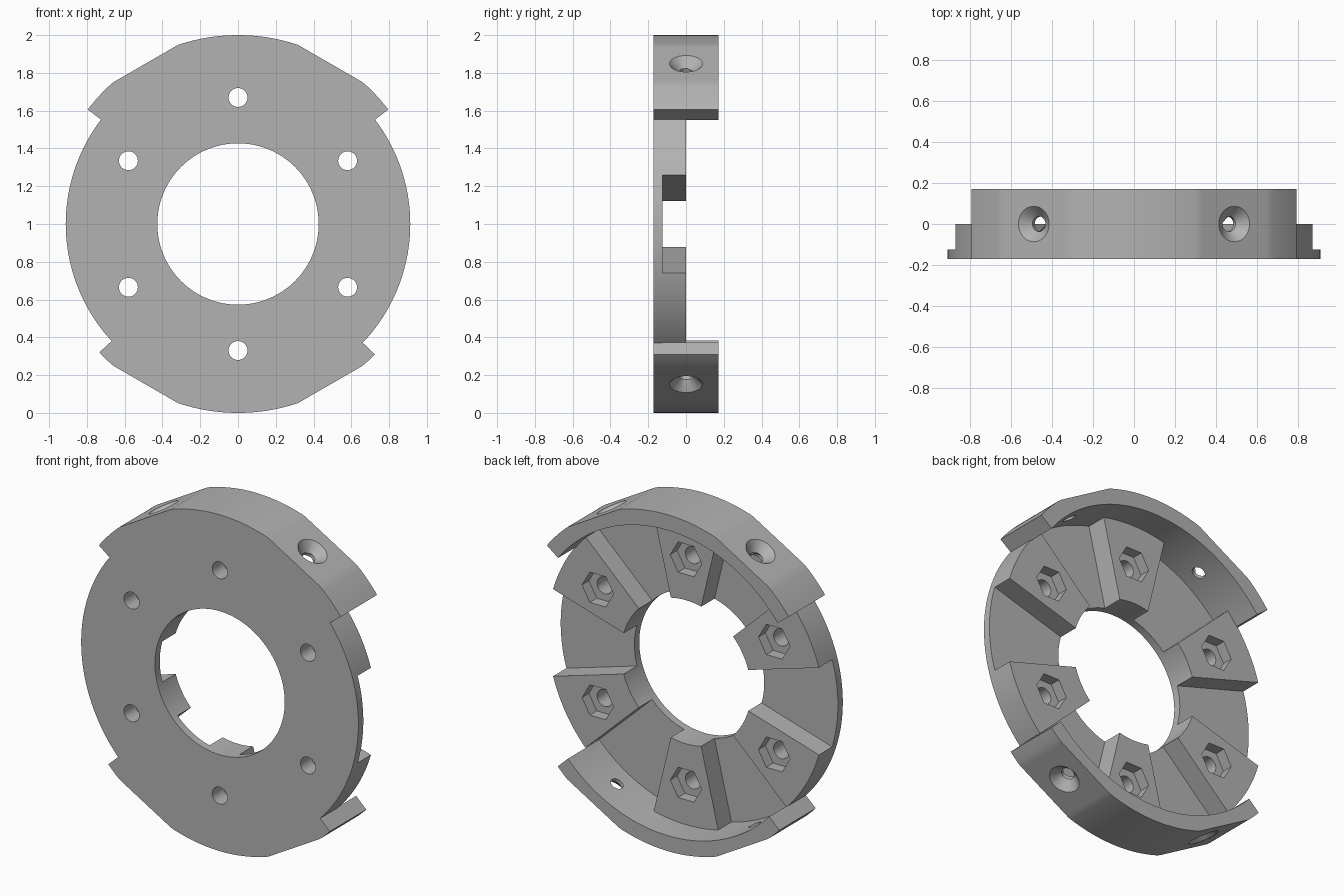
import bpy, bmesh
from math import sin, cos, radians, pi
from mathutils import Matrix, Vector

if "Cube" in bpy.data.objects:
    bpy.data.objects.remove(bpy.data.objects["Cube"])

FRONT, BACK = -0.171, 0.171
FLOOR, PAD_TOP = -0.125, 0.0
BORE_R, DISC_R, RIM_R, FLAT_R = 0.427, 0.912, 1.0, 0.98
BOLT_R = 0.67
CENTRE = Vector((0, 0, 1))


def polar(r, deg):
    return r * cos(radians(deg)), 1 + r * sin(radians(deg))


def new_object(name, bm):
    bmesh.ops.recalc_face_normals(bm, faces=bm.faces[:])
    mesh = bpy.data.meshes.new(name)
    bm.to_mesh(mesh)
    bm.free()
    obj = bpy.data.objects.new(name, mesh)
    bpy.context.collection.objects.link(obj)
    return obj


def prism(bm, outline, y0, y1):
    face = bm.faces.new([bm.verts.new((x, y0, z)) for x, z in outline])
    new = bmesh.ops.extrude_face_region(bm, geom=[face])["geom"]
    verts = [v for v in new if isinstance(v, bmesh.types.BMVert)]
    bmesh.ops.translate(bm, verts=verts, vec=(0, y1 - y0, 0))


def ring(r, count, centre=(0, 1)):
    return [(centre[0] + r * cos(2 * pi * i / count),
             centre[1] + r * sin(2 * pi * i / count)) for i in range(count)]


def combine(target, bm, operation):
    tool = new_object("helper", bm)
    tool.hide_render = True
    mod = target.modifiers.new("combine", "BOOLEAN")
    mod.operation, mod.solver, mod.object = operation, "EXACT", tool
    bpy.context.view_layer.objects.active = target
    bpy.ops.object.modifier_apply(modifier=mod.name)
    mesh = tool.data
    bpy.data.objects.remove(tool)
    bpy.data.meshes.remove(mesh)


def rim_radius(deg):
    # circle with four flattened screw seats
    return min([RIM_R] + [FLAT_R / cos(radians(deg - a))
                          for a in (60, 120, 240, 300) if abs(deg - a) < 45])


# Disc with the raised pads at full height
bm = bmesh.new()
prism(bm, ring(DISC_R, 180), FRONT, PAD_TOP)
body = new_object("slotted_ring", bm)

# Six radial channels between the pads
bm = bmesh.new()
for k in range(6):
    outline = [polar(r, 60 * k + s) for r, s in
               ((0.2, -16.5), (1.2, -16.5), (1.2, 16.5), (0.2, 16.5))]
    prism(bm, outline, FLOOR, BACK)
combine(body, bm, "DIFFERENCE")

# Upper and lower rim walls
for start, end in ((37.3, 142.7), (222.8, 316.4)):
    n = 90
    angles = [start + (end - start) * i / n for i in range(n + 1)]
    bm = bmesh.new()
    prism(bm, [polar(rim_radius(a), a) for a in angles]
          + [polar(DISC_R - 0.004, a) for a in reversed(angles)], FRONT, BACK)
    combine(body, bm, "UNION")

# Central bore and bolt holes
bm = bmesh.new()
prism(bm, ring(BORE_R, 120), -1, 1)
for k in range(6):
    prism(bm, ring(0.05, 32, polar(BOLT_R, 30 + 60 * k)), -1, 1)
combine(body, bm, "DIFFERENCE")

# Hexagonal nut pockets
bm = bmesh.new()
for k in range(6):
    prism(bm, ring(0.104, 6, polar(BOLT_R, 30 + 60 * k)), -0.065, 0.2)
combine(body, bm, "DIFFERENCE")

# Countersunk screw holes through the rim
for r_in, r_out, d_in, d_out in ((0.037, 0.107, 0.93, 1.0), (0.037, 0.037, 0.86, 1.1)):
    bm = bmesh.new()
    for a in (60, 120, 240, 300):
        direction = Vector((cos(radians(a)), 0, sin(radians(a))))
        place = Matrix.Translation(CENTRE + direction * (d_in + d_out) / 2)
        turn = direction.to_track_quat("Z", "Y").to_matrix().to_4x4()
        bmesh.ops.create_cone(bm, cap_ends=True, segments=40, radius1=r_in,
                              radius2=r_out, depth=d_out - d_in, matrix=place @ turn)
    combine(body, bm, "DIFFERENCE")

# Material and shading
grey = bpy.data.materials.new("plain_grey")
grey.use_nodes = True
colour = (0.45, 0.45, 0.45, 1)
grey.diffuse_color = colour
grey.node_tree.nodes["Principled BSDF"].inputs["Base Color"].default_value = colour
body.data.materials.clear()
body.data.materials.append(grey)
for poly in body.data.polygons:
    poly.material_index = 0
bpy.context.view_layer.objects.active = body
body.select_set(True)
bpy.ops.object.shade_smooth_by_angle(angle=radians(25))
